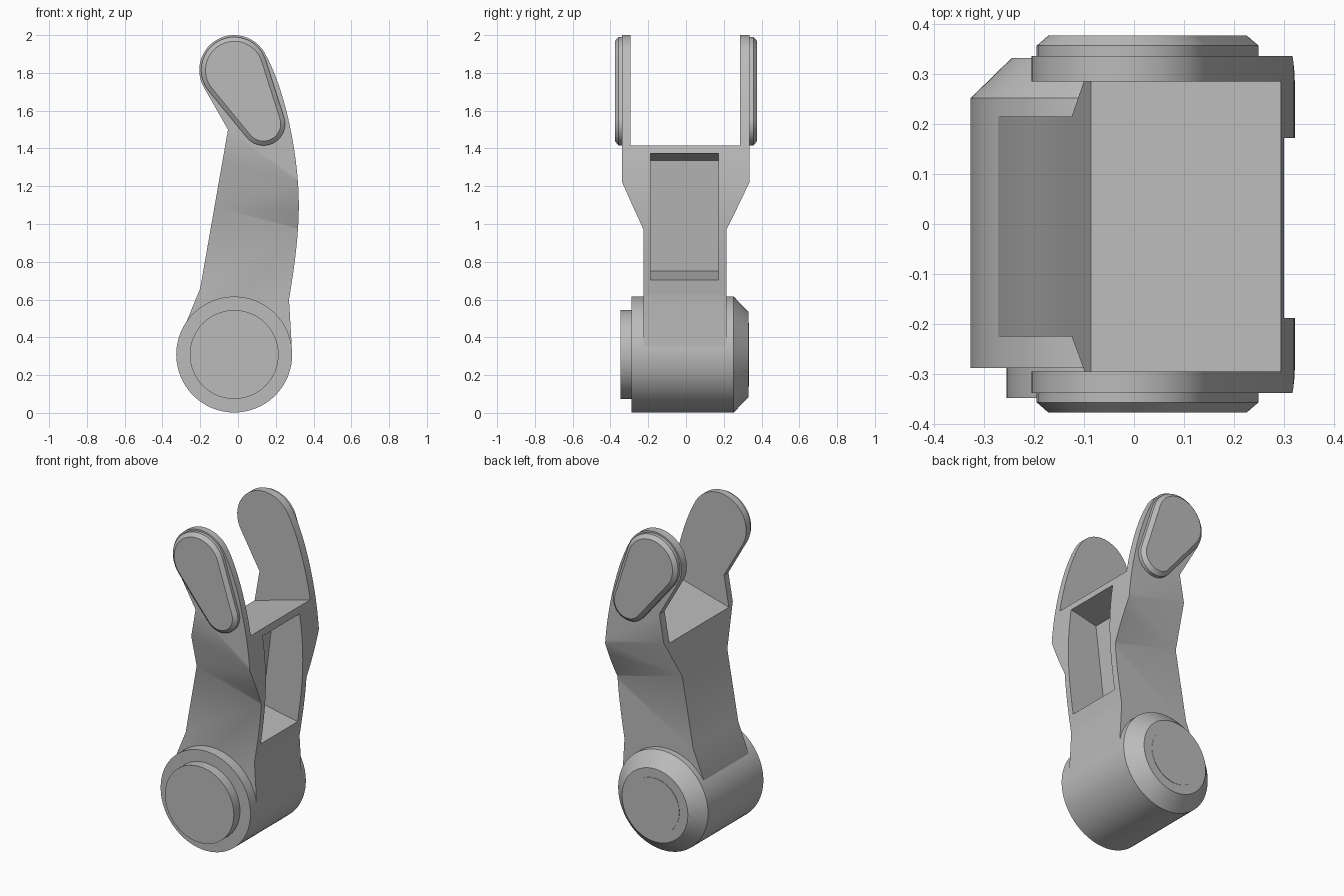
import bpy, bmesh
from math import cos, sin, acos, atan2, radians, pi, hypot
from mathutils import Vector
from mathutils.geometry import interpolate_bezier

old = bpy.data.objects.get("Cube")
if old:
    bpy.data.objects.remove(old, do_unlink=True)

grey = bpy.data.materials.new("plain_grey")
grey.use_nodes = True
grey.diffuse_color = (0.5, 0.5, 0.5, 1)
grey.node_tree.nodes["Principled BSDF"].inputs["Base Color"].default_value = (0.5, 0.5, 0.5, 1)


def arc(cx, cz, r, start, end, steps):
    angles = [start + (end - start) * i / steps for i in range(steps + 1)]
    return [(cx + r * cos(a), cz + r * sin(a)) for a in angles]


def curve(a, b, c, d, steps=14):
    pts = interpolate_bezier(*[Vector((p[0], p[1], 0)) for p in (a, b, c, d)], steps)
    return [(p.x, p.y) for p in pts]


def loft(name, rings, edit=None):
    """Join side outlines (x, z) placed at successive y values, with capped ends."""
    bm = bmesh.new()
    loops = [[bm.verts.new((x, y, z)) for x, z in pts] for y, pts in rings]
    n = len(loops[0])
    for a, b in zip(loops, loops[1:]):
        for i in range(n):
            j = (i + 1) % n
            bm.faces.new((a[i], a[j], b[j], b[i]))
    bm.faces.new(loops[0])
    bm.faces.new(loops[-1])
    if edit:
        edit(bm)
    bmesh.ops.recalc_face_normals(bm, faces=bm.faces)
    mesh = bpy.data.meshes.new(name)
    bm.to_mesh(mesh)
    bm.free()
    mesh.materials.append(grey)
    obj = bpy.data.objects.new(name, mesh)
    bpy.context.collection.objects.link(obj)
    return obj


def activate(obj):
    bpy.ops.object.select_all(action='DESELECT')
    obj.select_set(True)
    bpy.context.view_layer.objects.active = obj


def smooth(obj):
    activate(obj)
    bpy.ops.object.shade_smooth_by_angle(angle=radians(30))


def carve(obj, cutter):
    cutter.hide_render = True
    mod = obj.modifiers.new("cut", 'BOOLEAN')
    mod.operation = 'DIFFERENCE'
    mod.solver = 'EXACT'
    mod.object = cutter
    activate(obj)
    bpy.ops.object.modifier_apply(modifier=mod.name)
    bpy.data.objects.remove(cutter, do_unlink=True)


# Arm: curved side outline, flaring wider above a slanted band
SLANT, LOW, HIGH = 0.27, 0.97, 1.22
outline = [(0.28, 0.3), (-0.28, 0.3), (-0.29, 0.44), (-0.2, 0.66), (-0.053, 1.5)]
outline += arc(-0.02, 1.815, 0.185, radians(210), radians(30), 28)
outline += curve(outline[-1], (0.25, 1.717), (0.322, 1.36), (0.322, 1.1), 18)[1:]
outline += curve((0.322, 1.1), (0.322, 0.93), (0.295, 0.75), (0.27, 0.6))[1:]
outline += [(0.284, 0.36)]


def flare(bm):
    for level in (LOW, HIGH):
        bmesh.ops.bisect_plane(bm, geom=bm.verts[:] + bm.edges[:] + bm.faces[:],
                               plane_co=(0.32, 0, level), plane_no=(SLANT, 0, 1))
    for v in bm.verts:
        t = (v.co.z + SLANT * (v.co.x - 0.32) - LOW) / (HIGH - LOW)
        t = min(max(t, 0), 1)
        v.co.y = -0.225 - 0.113 * t if v.co.y < 0 else 0.215 + 0.121 * t


arm = loft("forked_arm", [(-1, outline), (1, outline)], flare)

# Fork gap with sloping floor, and recessed pocket in the outer curve
gap = [(-0.5, 1.195), (0.5, 1.473), (0.5, 2.2), (-0.5, 2.2)]
carve(arm, loft("fork_gap_cutter", [(-0.295, gap), (0.285, gap)]))
pocket = [(0.05, 0.75), (0.4, 0.683), (0.4, 1.395), (0.12, 1.335)]
carve(arm, loft("pocket_cutter", [(-0.188, pocket), (0.172, pocket)]))
smooth(arm)


# Base hub: round barrel, front disc and rear cap
def ring(r):
    return arc(-0.02, 0.309, r, 0, 2 * pi * 63 / 64, 63)


smooth(loft("base_barrel", [(-0.288, ring(0.307)), (0.252, ring(0.307)), (0.332, ring(0.225))]))
smooth(loft("front_disc", [(-0.348, ring(0.235)), (-0.28, ring(0.235))]))
smooth(loft("rear_cap", [(0.32, ring(0.168)), (0.334, ring(0.168))]))


# Tapered rounded pads on the outside of each prong
def pad_outline(inset):
    (ax, az, ar), (bx, bz, br) = (-0.02, 1.815, 0.175), (0.135, 1.53, 0.114)
    d = atan2(bz - az, bx - ax)
    w = acos((ar - br) / hypot(bx - ax, bz - az))
    return (arc(ax, az, ar - inset, d + w, d + 2 * pi - w, 28)
            + arc(bx, bz, br - inset, d - w, d + w, 20))


for side, name in ((-1, "front_pad"), (1, "back_pad")):
    smooth(loft(name, [(side * 0.325, pad_outline(0)), (side * 0.357, pad_outline(0)),
                       (side * 0.377, pad_outline(0.023))]))
